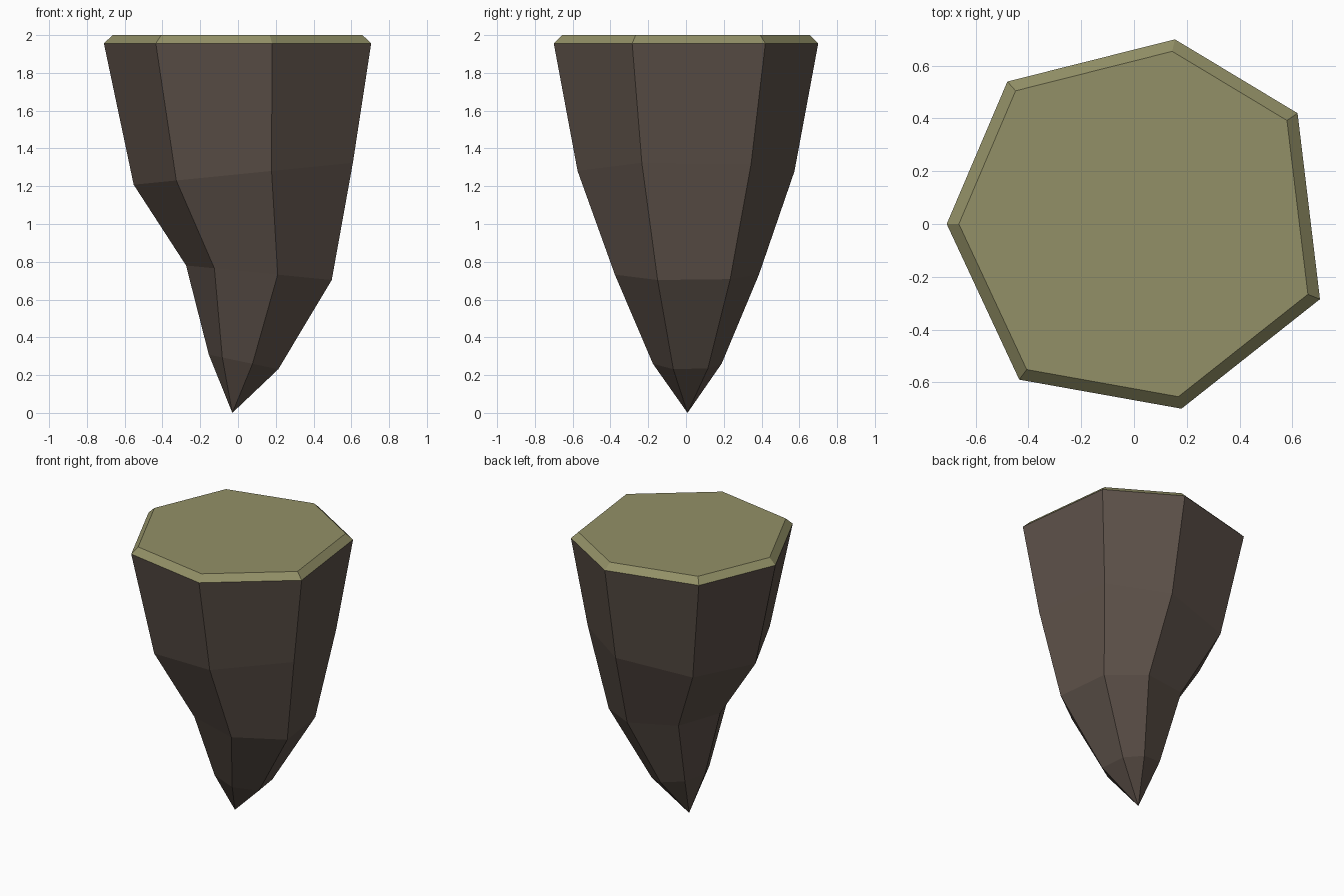
import bpy
import bmesh

cube = bpy.data.objects.get("Cube")
if cube:
    bpy.data.objects.remove(cube, do_unlink=True)


def make_material(name, rgb):
    mat = bpy.data.materials.new(name)
    mat.use_nodes = True
    color = (*rgb, 1.0)
    mat.diffuse_color = color
    bsdf = next(n for n in mat.node_tree.nodes if n.type == 'BSDF_PRINCIPLED')
    bsdf.inputs["Base Color"].default_value = color
    bsdf.inputs["Roughness"].default_value = 0.9
    return mat


# Uneven seven-sided outline of the island rim, counterclockwise
OUTLINE = [(-0.71, 0.0), (-0.435, -0.59), (0.18, -0.70), (0.705, -0.285),
           (0.62, 0.42), (0.155, 0.70), (-0.48, 0.54)]
RIM_Z = 1.956


def add_ring(bm, scale, dx, dy, z, tilt):
    """Scaled, shifted outline whose height leans along x."""
    ring = []
    for px, py in OUTLINE:
        x, y = px * scale + dx, py * scale + dy
        ring.append(bm.verts.new((x, y, z + tilt * x)))
    return ring


def bridge(bm, lower, upper):
    n = len(lower)
    for i in range(n):
        j = (i + 1) % n
        bm.faces.new((lower[i], lower[j], upper[j], upper[i]))


def finish(bm, name, mat):
    bmesh.ops.recalc_face_normals(bm, faces=bm.faces)
    mesh = bpy.data.meshes.new(name)
    bm.to_mesh(mesh)
    bm.free()
    mesh.materials.append(mat)
    obj = bpy.data.objects.new(name, mesh)
    bpy.context.collection.objects.link(obj)
    return obj


earth = make_material("dark_brown_earth", (0.11, 0.083, 0.067))
grass = make_material("dull_olive_grass", (0.29, 0.28, 0.135))

# Rock body: tilted rings tapering down to a point (scale, dx, dy, z, tilt)
RINGS = [(0.26, 0.03, 0.007, 0.276, -0.21),
         (0.545, 0.112, 0.005, 0.753, -0.10),
         (0.82, 0.03, 0.0, 1.263, 0.10),
         (1.0, 0.0, 0.0, RIM_Z, 0.0)]
bm = bmesh.new()
tip = bm.verts.new((-0.03, 0.008, 0.0))
rings = [add_ring(bm, *r) for r in RINGS]
for i, v in enumerate(rings[0]):
    bm.faces.new((tip, rings[0][(i + 1) % len(OUTLINE)], v))
for lower, upper in zip(rings, rings[1:]):
    bridge(bm, lower, upper)
bm.faces.new(rings[-1])
finish(bm, "rock_body", earth)

# Grass cap: bevelled slab, open below where it meets the rock
bm = bmesh.new()
base = add_ring(bm, 1.0, 0.0, 0.0, RIM_Z, 0.0)
top = add_ring(bm, 0.935, 0.0, 0.0, 2.0, 0.0)
bridge(bm, base, top)
bm.faces.new(top)
cap = finish(bm, "grass_cap", grass)
